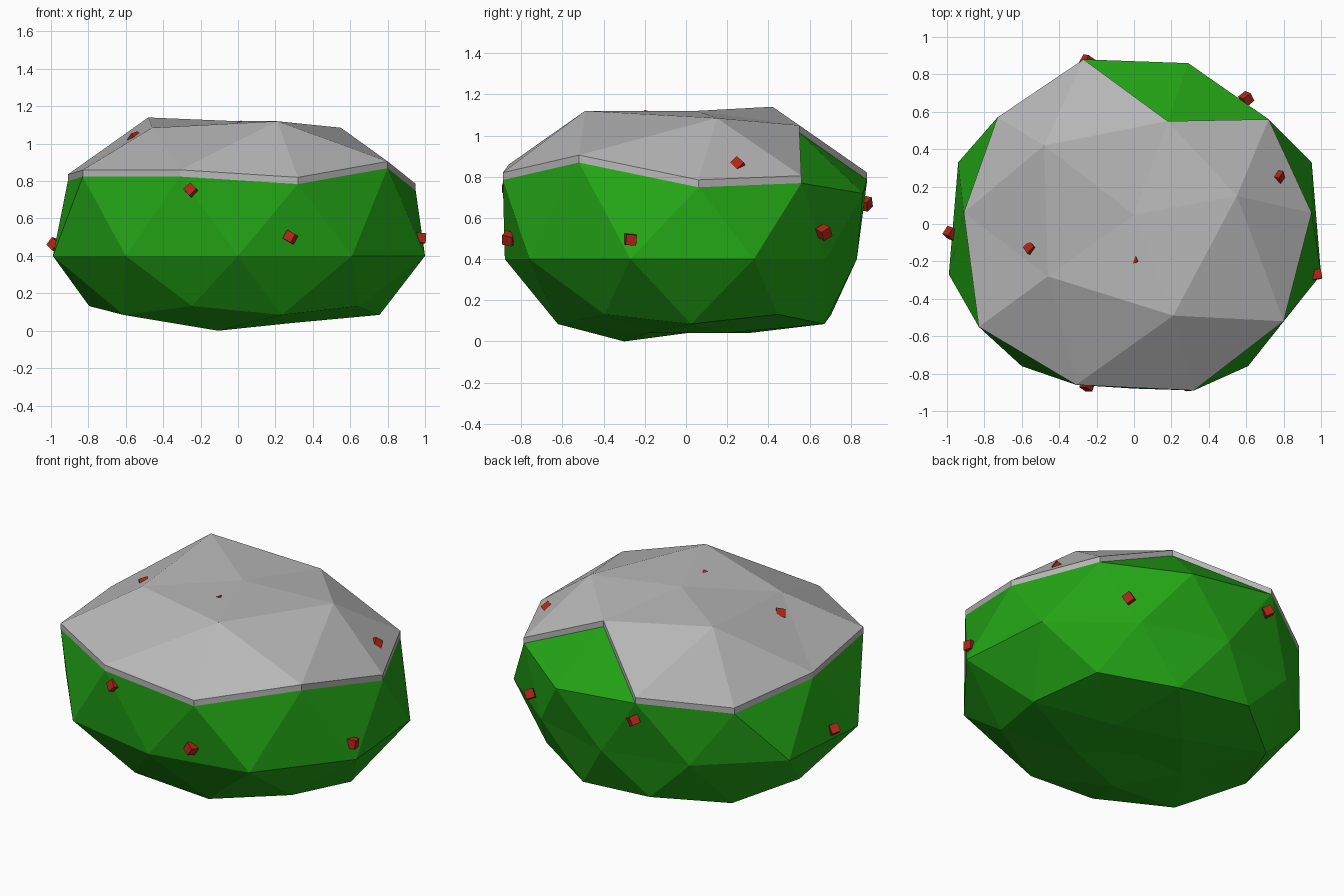
import bpy, bmesh, math, random
from mathutils import Euler, Matrix, Vector

random.seed(4)
if "Cube" in bpy.data.objects:
    bpy.data.objects.remove(bpy.data.objects["Cube"], do_unlink=True)


def material(name, rgb):
    mat = bpy.data.materials.new(name)
    mat.use_nodes = True
    mat.diffuse_color = (*rgb, 1)
    mat.node_tree.nodes["Principled BSDF"].inputs["Base Color"].default_value = (*rgb, 1)
    return mat


def add_object(name, bm, mat):
    mesh = bpy.data.meshes.new(name)
    bm.normal_update()
    bm.to_mesh(mesh)
    bm.free()
    mesh.materials.append(mat)
    obj = bpy.data.objects.new(name, mesh)
    bpy.context.collection.objects.link(obj)
    return obj


green = material("leaf green", (0.017, 0.38, 0.008))
grey = material("cap grey", (0.48, 0.48, 0.48))
red = material("berry red", (0.42, 0.02, 0.008))

# Ring outlines, counter-clockwise from +x
CROWN = [(.55, .15, 1.085), (.18, .55, 1.05), (-.48, .42, 1.14), (-.46, -.28, 1.085), (.21, -.49, 1.12)]
RIM = [(.95, .06, .785), (.72, .56, .805), (.29, .86, .755), (-.27, .88, .82), (-.73, .57, .76),
       (-.91, .06, .835), (-.83, -.55, .86), (-.31, -.86, .86), (.32, -.89, .82), (.80, -.52, .905)]
WAIST = [(.95, .33), (.52, .68), (0, .83), (-.52, .71), (-.94, .33),
         (-.99, -.27), (-.6, -.76), (0, -.88), (.61, -.76), (1, -.27)]
THICK = 0.036


def shape_ring(bm, low, high, targets):
    ring = [v for v in bm.verts if low < v.co.z < high]
    ring.sort(key=lambda v: (math.atan2(v.co.y, v.co.x) + 0.1) % math.tau)
    return list(zip(ring, targets))


def bush_shell():
    bm = bmesh.new()
    bmesh.ops.create_icosphere(bm, subdivisions=2, radius=1)
    moves = shape_ring(bm, .95, 1.1, [(0, .05, 1.12)])
    moves += shape_ring(bm, .7, .95, CROWN)
    moves += shape_ring(bm, .3, .7, RIM)
    moves += shape_ring(bm, -.1, .1, [(x, y, .4) for x, y in WAIST])
    # Flattened underside with one low corner
    for v in bm.verts:
        x, y, z = v.co
        if z < -.7:
            corner = x < -.1 and y < -.3
            moves.append((v, (x * .65, y * .6, 0 if corner else .04)))
        elif z < -.1:
            moves.append((v, (x * .89, y * .8 + .025, .4 + z * .6)))
    for v, co in moves:
        v.co = co
    return bm


# Leafy body, sitting just under the cap
body = bush_shell()
for v in body.verts:
    if v.co.z > .5:
        v.co.z -= THICK
add_object("bush_body", body, green)

# Cap: upper faces with a notch at the back, thickened downwards
cap = bush_shell()
notch = Vector(RIM[2])
drop = [f for f in cap.faces
        if min(v.co.z for v in f.verts) < .5
        or any((v.co - notch).length < .01 for v in f.verts)]
bmesh.ops.delete(cap, geom=drop, context='FACES')
edge_faces = [e for e in cap.edges if e.is_boundary]
skirt = bmesh.ops.extrude_edge_only(cap, edges=edge_faces)["geom"]
for v in skirt:
    if isinstance(v, bmesh.types.BMVert):
        v.co.z -= THICK
bmesh.ops.recalc_face_normals(cap, faces=cap.faces)
add_object("bush_cap", cap, grey)

# Berries: small tumbled cubes half sunk into the surface
SPOTS = [(-.25, -.86, .75), (.28, -.86, .5), (-.98, -.05, .46), (.975, -.27, .495), (.6, .67, .53),
         (-.25, .87, .67), (.77, .25, .855), (-.55, -.13, 1.025), (0, -.19, 1.085)]
for i, spot in enumerate(SPOTS):
    bm = bmesh.new()
    turn = Euler([random.uniform(0, math.pi) for _ in range(3)]).to_matrix().to_4x4()
    bmesh.ops.create_cube(bm, size=.052, matrix=Matrix.Translation(spot) @ turn)
    add_object(f"berry_{i + 1}", bm, red)
